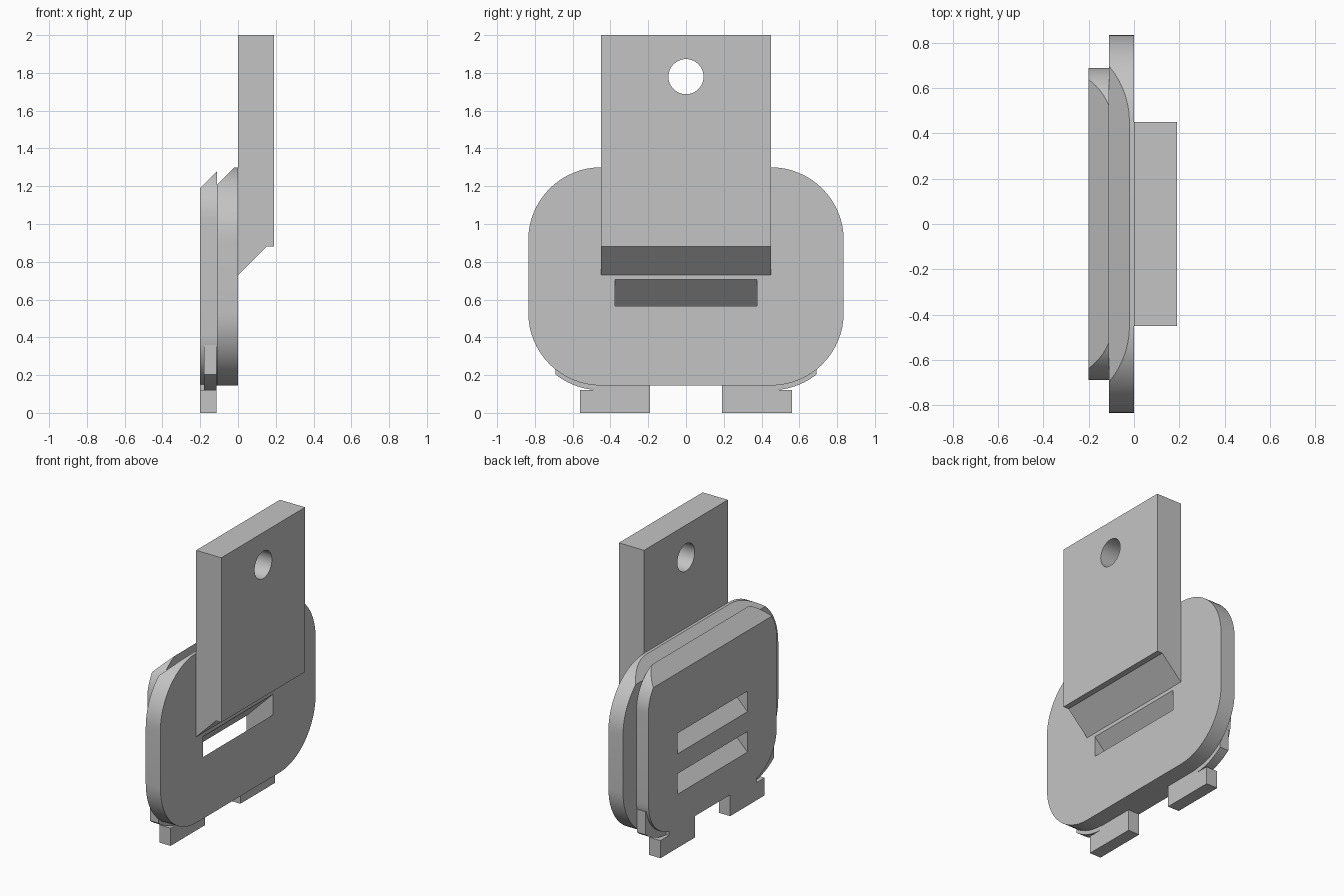
import bpy, bmesh
from math import radians, sin, cos, pi
from mathutils import Vector

cube = bpy.data.objects.get("Cube")
if cube:
    bpy.data.objects.remove(cube, do_unlink=True)

grey = bpy.data.materials.new("plain_grey")
grey.use_nodes = True
color = (0.55, 0.55, 0.55, 1)
grey.diffuse_color = color
next(n for n in grey.node_tree.nodes
     if n.type == 'BSDF_PRINCIPLED').inputs["Base Color"].default_value = color


def arc(cy, cz, r, start, end, steps=16):
    """Points of an arc, angles in degrees."""
    angles = [radians(start + (end - start) * i / steps) for i in range(steps + 1)]
    return [(cy + r * cos(a), cz + r * sin(a)) for a in angles]


def rounded(half, low, high, r):
    """Rounded rectangle profile in y and z."""
    y = half - r
    return (arc(y, high - r, r, 0, 90) + arc(-y, high - r, r, 90, 180)
            + arc(-y, low + r, r, 180, 270) + arc(y, low + r, r, 270, 360))


def prism(name, profile, a, b, axis='X', bevel_at=None):
    """Extrude a profile; bevel_at slices the upper outer edge at 45 degrees."""
    bm = bmesh.new()
    place = (lambda p: (a, p[0], p[1])) if axis == 'X' else (lambda p: (p[0], a, p[1]))
    face = bm.faces.new([bm.verts.new(place(p)) for p in profile])
    ext = bmesh.ops.extrude_face_region(bm, geom=[face])
    shift = Vector((b - a, 0, 0)) if axis == 'X' else Vector((0, b - a, 0))
    bmesh.ops.translate(bm, vec=shift,
                        verts=[v for v in ext['geom'] if isinstance(v, bmesh.types.BMVert)])
    if bevel_at:
        cut = bmesh.ops.bisect_plane(
            bm, geom=bm.verts[:] + bm.edges[:] + bm.faces[:], dist=1e-5,
            plane_co=bevel_at, plane_no=(-1, 0, 1), clear_outer=True)
        bmesh.ops.holes_fill(bm, edges=[e for e in bm.edges if e.is_boundary], sides=0)
    bmesh.ops.remove_doubles(bm, verts=bm.verts[:], dist=1e-5)
    bmesh.ops.recalc_face_normals(bm, faces=bm.faces[:])
    mesh = bpy.data.meshes.new(name)
    bm.to_mesh(mesh)
    bm.free()
    ob = bpy.data.objects.new(name, mesh)
    bpy.context.collection.objects.link(ob)
    mesh.materials.append(grey)
    return ob


def activate(ob):
    bpy.ops.object.select_all(action='DESELECT')
    ob.select_set(True)
    bpy.context.view_layer.objects.active = ob


def carve(ob, cutter):
    mod = ob.modifiers.new("cut", 'BOOLEAN')
    mod.operation, mod.solver, mod.object = 'DIFFERENCE', 'EXACT', cutter
    activate(ob)
    bpy.ops.object.modifier_apply(modifier=mod.name)


# Two stacked plates with sloped top edges
back_plate = prism("back_plate", rounded(0.835, 0.145, 1.3, 0.385), -0.11, 0,
                   bevel_at=(-0.11, 0, 1.21))
front_plate = prism("front_plate", rounded(0.69, 0.145, 1.3, 0.27), -0.2, -0.11,
                    bevel_at=(-0.2, 0, 1.19))

# Slanted slots through both plates
for low in (0.365, 0.64):
    left, right = -0.3, 0.1
    profile = [(left, low - 0.1), (right, low + 0.3), (right, low + 0.44), (left, low + 0.04)]
    cutter = prism("slot_cutter", profile, -0.375, 0.375, 'Y')
    cutter.hide_render = True
    for plate in (back_plate, front_plate):
        carve(plate, cutter)
    bpy.data.objects.remove(cutter, do_unlink=True)

# Tall hanging tab with a hooked lower edge and a round hole
tab = prism("hanging_tab", [(0, 0.73), (0.15, 0.88), (0.19, 0.88), (0.19, 2), (0, 2)],
            -0.45, 0.45, 'Y')
cutter = prism("hole_cutter", arc(0, 1.78, 0.093, 0, 360, 48)[:-1], -0.1, 0.3)
cutter.hide_render = True
carve(tab, cutter)
bpy.data.objects.remove(cutter, do_unlink=True)

# Lower corner fillers and feet, mirrored across the middle
parts = [back_plate, front_plate, tab]
edge = [p for p in arc(0.45, 0.51, 0.39, 270, 308, 10) if p[0] < 0.69]
filler = [(0.19, 0.12)] + edge + [(0.69, 0.203), (0.69, 0.36), (0.19, 0.36)]
foot = [(0.19, 0), (0.56, 0), (0.56, 0.12), (0.47, 0.12), (0.47, 0.2), (0.19, 0.2)]
for side, s in (("left", 1), ("right", -1)):
    parts.append(prism("corner_filler_" + side, [(s * y, z) for y, z in filler], -0.18, -0.115))
    parts.append(prism("foot_" + side, [(s * y, z) for y, z in foot], -0.2, -0.115))

for ob in parts:
    activate(ob)
    bpy.ops.object.shade_smooth_by_angle(angle=radians(25))
